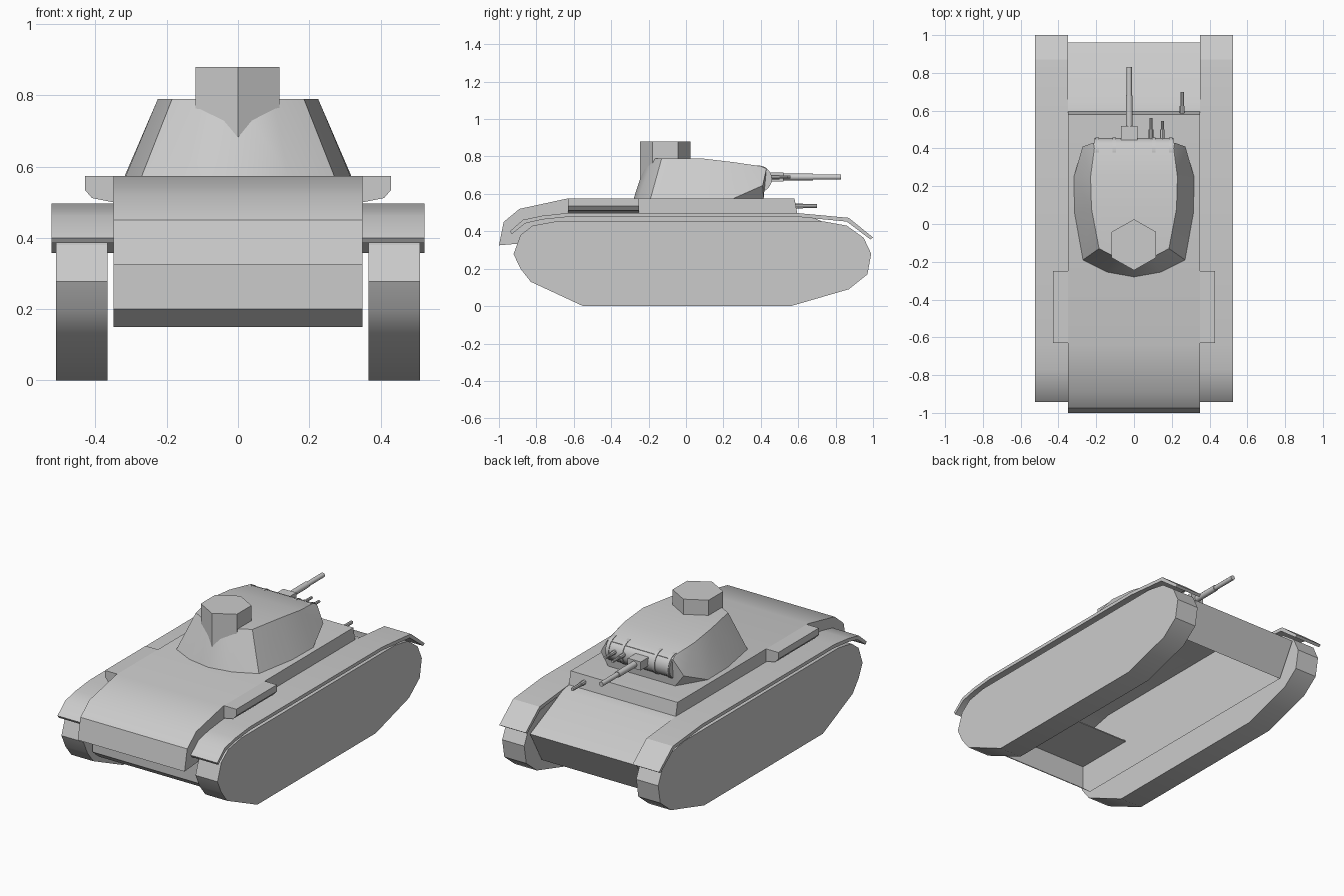
import bpy, bmesh, math
from mathutils import Matrix, Vector

cube = bpy.data.objects.get("Cube")
if cube:
    bpy.data.objects.remove(cube, do_unlink=True)

grey = bpy.data.materials.new("plain grey")
grey.use_nodes = True
grey.diffuse_color = (0.6, 0.6, 0.6, 1)
grey.node_tree.nodes["Principled BSDF"].inputs["Base Color"].default_value = (0.6, 0.6, 0.6, 1)


def finish(bm, name, angle=30):
    bmesh.ops.recalc_face_normals(bm, faces=bm.faces)
    mesh = bpy.data.meshes.new(name)
    bm.to_mesh(mesh)
    bm.free()
    mesh.materials.append(grey)
    mesh.shade_smooth()
    mesh.set_sharp_from_angle(angle=math.radians(angle))
    obj = bpy.data.objects.new(name, mesh)
    bpy.context.collection.objects.link(obj)
    return obj


def prism(profile, axis, lo, hi):
    """Extrude a 2D outline along one axis (0 = x, 1 = y, 2 = z)."""
    bm = bmesh.new()

    def place(p, t):
        c = list(p)
        c.insert(axis, t)
        return bm.verts.new(c)
    a = [place(p, lo) for p in profile]
    b = [place(p, hi) for p in profile]
    n = len(profile)
    bm.faces.new(a)
    bm.faces.new(b)
    for i in range(n):
        j = (i + 1) % n
        bm.faces.new((a[i], a[j], b[j], b[i]))
    return bm


def rod(name, axis, centre, radius, length, sides=12):
    """Cylinder along x or y, centred at a point."""
    bm = bmesh.new()
    turn = Matrix.Rotation(math.pi / 2, 4, "Y" if axis == "x" else "X")
    bmesh.ops.create_cone(bm, cap_ends=True, segments=sides, radius1=radius,
                          radius2=radius, depth=length,
                          matrix=Matrix.Translation(centre) @ turn)
    return finish(bm, name, 40)


def box(name, centre, size):
    bm = bmesh.new()
    bmesh.ops.create_cube(bm, size=1, matrix=Matrix.Translation(centre) @ Matrix.Diagonal((*size, 1)))
    return finish(bm, name)


# Hull shell, open underneath
hull_side = [(-1.0, .325), (-.975, .45), (-.89, .52), (-.64, .574), (.58, .574), (.595, .497),
             (.65, .488), (.96, .345), (.85, .15), (-.8, .15), (-.86, .2), (-.86, .337)]
bm = prism(hull_side, 0, -.35, .35)
floor = [f for f in bm.faces if all(abs(v.co.z - .15) < .001 for v in f.verts)]
bmesh.ops.delete(bm, geom=floor, context="FACES")
finish(bm, "hull")

# Shelf inside the front of the hull
box("inner_shelf", (0, -.675, .34), (.7, .37, .006))

# Tracks, fenders and side bulges, one set per side
track_side = [(-.55, 0), (-.83, .13), (-.885, .2), (-.922, .278), (-.885, .38), (-.82, .43), (-.7, .452),
              (.74, .452), (.86, .43), (.95, .365), (.99, .28), (.97, .17), (.87, .09), (.56, 0)]
fender_side = [(-.942, .4), (-.87, .462), (-.77, .483), (-.64, .497), (.6, .497), (.87, .472), (1.0, .367),
               (.985, .357), (.86, .452), (.6, .477), (-.63, .477), (-.77, .463), (-.86, .442), (-.932, .385)]
bulge = [(.35, .574), (.43, .574), (.43, .535), (.41, .512), (.35, .5)]
for side, s in (("left", 1), ("right", -1)):
    finish(prism(track_side, 0, s * .367, s * .511), side + "_track", 28)
    finish(prism(fender_side, 0, s * .35, s * .523), side + "_fender")
    finish(prism([(s * x, z) for x, z in bulge], 1, -.63, -.25), side + "_side_bulge")

# Turret body: convex shell around half a set of corners, mirrored
corners = [(0, -.28, .574), (.14, -.255, .574), (.27, -.19, .574), (.315, .06, .574),
           (.318, .25, .574), (.22, .415, .574), (.272, .41, .645), (.215, .43, .735),
           (0, -.21, .79), (.1, -.175, .79), (.185, -.13, .79), (.225, .08, .79),
           (.23, .25, .77), (.21, .4, .748)]
bm = bmesh.new()
for x, y, z in corners:
    for s in ((1, -1) if x else (1,)):
        bm.verts.new((s * x, y, z))
bmesh.ops.convex_hull(bm, input=bm.verts)
bmesh.ops.delete(bm, geom=[v for v in bm.verts if not v.link_faces], context="VERTS")
bmesh.ops.dissolve_limit(bm, angle_limit=.02, verts=bm.verts, edges=bm.edges)
finish(bm, "turret")

# Six-sided cupola
hexagon = [(0, .025), (.117, -.042), (.117, -.178), (0, -.245), (-.119, -.178), (-.119, -.042)]
finish(prism(hexagon, 2, .67, .88), "cupola")

# Rounded mantlet with raised bands
rod("mantlet", "x", (0, .387, .68), .068, .42, 24)
for i, x in enumerate((-.195, -.105, .105, .195)):
    rod("mantlet_band_%d" % (i + 1), "x", (x, .387, .68), .072, .018, 24)

# Main gun
box("gun_block", (-.025, .48, .69), (.085, .08, .05))
rod("gun_sleeve", "y", (-.025, .59, .69), .018, .18)
rod("gun_barrel", "y", (-.025, .735, .69), .014, .19)

# Small guns
for i, (x, tip) in enumerate(((.09, .56), (.15, .545))):
    rod("turret_small_gun_%d" % (i + 1), "y", (x, (tip + .42) / 2, .69), .008, tip - .42, 8)
    rod("turret_small_gun_sleeve_%d" % (i + 1), "y", (x, .465, .69), .012, .07, 8)
rod("hull_small_gun", "y", (.255, .635, .535), .01, .13, 8)
rod("hull_small_gun_mount", "y", (.255, .6, .535), .013, .05, 8)
